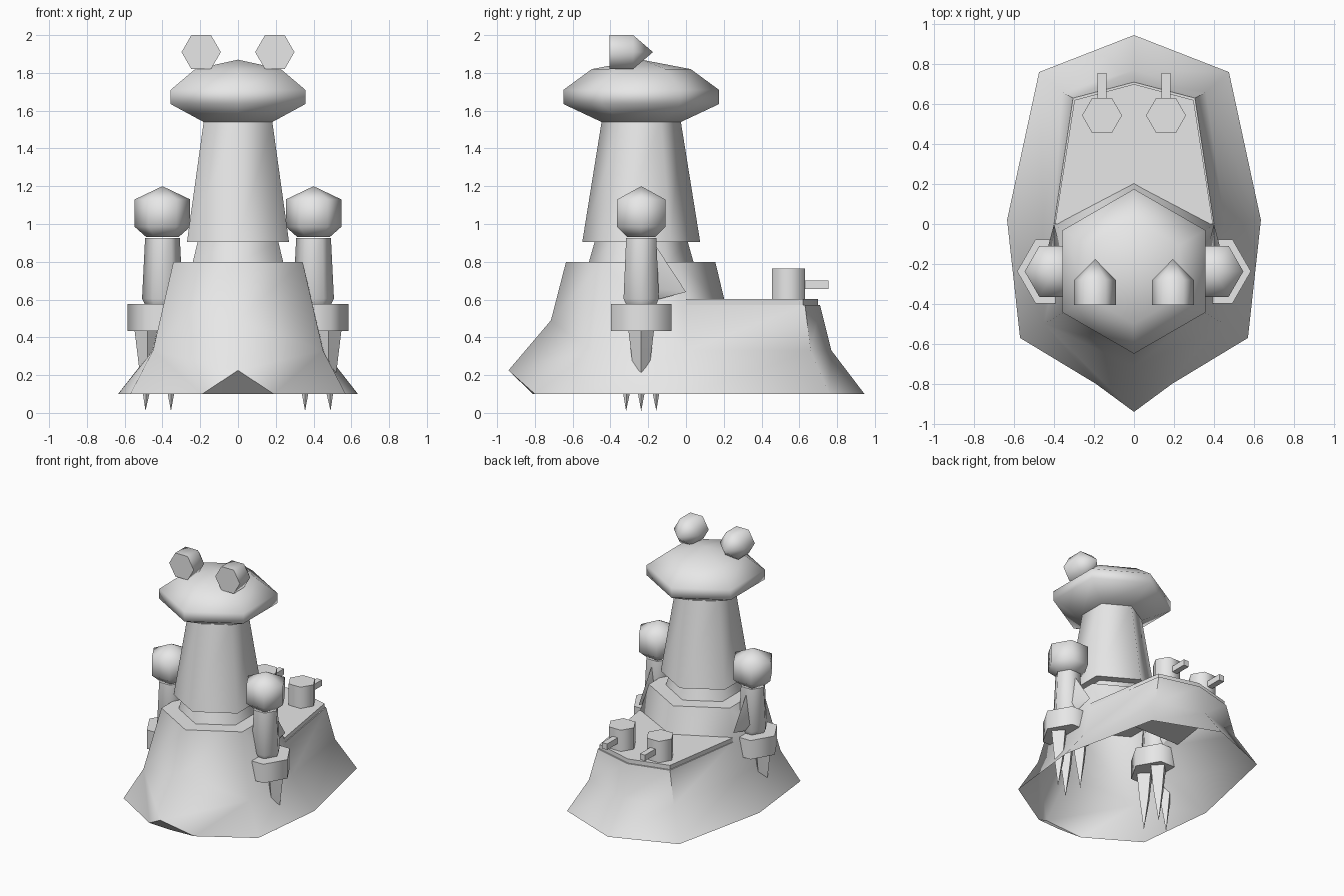
import bpy, bmesh, math
from mathutils import Matrix, Vector

if "Cube" in bpy.data.objects:
    bpy.data.objects.remove(bpy.data.objects["Cube"])

grey = bpy.data.materials.new("stone_grey")
grey.diffuse_color = (0.8, 0.8, 0.8, 1)
grey.use_nodes = True
grey.node_tree.nodes["Principled BSDF"].inputs["Base Color"].default_value = grey.diffuse_color


def finish(name, bm):
    """Weld, orient and shade a part."""
    bmesh.ops.remove_doubles(bm, verts=bm.verts, dist=1e-4)
    bmesh.ops.recalc_face_normals(bm, faces=bm.faces)
    me = bpy.data.meshes.new(name)
    bm.to_mesh(me)
    bm.free()
    me.materials.append(grey)
    ob = bpy.data.objects.new(name, me)
    bpy.context.collection.objects.link(ob)
    bpy.ops.object.select_all(action='DESELECT')
    bpy.context.view_layer.objects.active = ob
    ob.select_set(True)
    bpy.ops.object.shade_smooth_by_angle(angle=math.radians(62))
    return ob


def loft(name, rings, centre=(0, 0, 0), turn=0, sides=6, axis='Z'):
    """Stack polygon rings (height, radius[, dx, dy]); radius 0 is a point."""
    bm = bmesh.new()
    rows = []
    for h, r, *shift in rings:
        dx, dy = shift or (0, 0)
        row = []
        for i in range(sides if r else 1):
            a = math.radians(turn) + math.tau * i / sides
            row.append(bm.verts.new((dx + r * math.cos(a), dy + r * math.sin(a), h)))
        rows.append(row)
    for lo, hi in zip(rows, rows[1:]):
        for i in range(sides):
            j = (i + 1) % sides
            quad = [lo[i % len(lo)], lo[j % len(lo)], hi[j % len(hi)], hi[i % len(hi)]]
            bm.faces.new(list(dict.fromkeys(quad)))
    for row in (rows[0], rows[-1]):
        if len(row) > 1:
            bm.faces.new(row)
    if axis == 'Y':
        bm.transform(Matrix.Rotation(math.radians(-90), 4, 'X'))
    bm.transform(Matrix.Translation(Vector(centre)))
    return finish(name, bm)


def box(name, centre, size):
    bm = bmesh.new()
    bmesh.ops.create_cube(bm, size=1)
    bm.transform(Matrix.Translation(Vector(centre)) @ Matrix.Diagonal((*size, 1)))
    return finish(name, bm)


# Hull: open-bottomed shell, half described and mirrored
P = {
    'tip': (0, -.94, .225), 'chin': (.19, -.8, .1), 'keel': (0, -.81, .1),
    'b0': (.57, -.57, .1), 'c0': (.635, .02, .1), 'd0': (.475, .76, .1), 'e0': (0, .945, .1),
    'a1': (0, -.715, .49), 'b1': (.45, -.5, .33), 'c1': (.455, 0, .33),
    'd1': (.36, .66, .33), 'e1': (0, .77, .33),
    'a2': (0, -.635, .8), 'b2': (.342, -.437, .8), 'c2': (.342, -.04, .8), 't2': (0, .155, .8),
    'c3': (.4, 0, .57), 'd3': (.305, .63, .57), 'e3': (0, .71, .57), 't3': (0, .21, .57),
}
FACES = ["tip chin keel", "tip a1 b1", "tip b1 chin", "chin b1 b0", "b0 b1 c1 c0",
         "c0 c1 d1 d0", "d0 d1 e1 e0", "a1 a2 b2 b1", "b1 b2 c2 c3 c1",
         "c1 c3 d3 d1", "d1 d3 e3 e1", "a2 b2 c2 t2", "c2 c3 t3 t2", "c3 d3 e3 t3"]
bm = bmesh.new()
for s in (1, -1):
    v = {k: bm.verts.new((s * x, y, z)) for k, (x, y, z) in P.items()}
    for f in FACES:
        bm.faces.new([v[k] for k in f.split()][::s])
finish("hull", bm)

# Thin rear deck slab
outline = [(.395, 0), (.298, .62), (0, .7), (-.298, .62), (-.395, 0)]
bm = bmesh.new()
face = bm.faces.new([bm.verts.new((x, y, .565)) for x, y in outline])
top = bmesh.ops.extrude_face_region(bm, geom=[face])
bmesh.ops.translate(bm, vec=(0, 0, .037),
                    verts=[g for g in top['geom'] if isinstance(g, bmesh.types.BMVert)])
finish("rear_deck", bm)

# Central tower and head
MID = (0, -.237, 0)
loft("collar", [(.795, .278), (.91, .245)], MID, 30)
loft("neck", [(.905, .312), (1.54, .21)], MID, 30)
loft("head", [(1.54, .21), (1.635, .412), (1.71, .412), (1.82, .262), (1.87, 0)], MID, 30)

for s, side in ((1, "right"), (-1, "left")):
    # Eye: hexagonal drum with a pointed back
    loft(side + "_eye", [(-.405, .104), (-.28, .104), (-.175, 0)],
         (s * .195, 0, 1.91), axis='Y')

    # Arm: shoulder, forearm, cuff
    arm = (s * .4, -.237, 0)
    loft(side + "_shoulder", [(.93, .085), (.985, .147), (1.13, .147), (1.2, 0)], arm)
    loft(side + "_forearm", [(.57, .09), (.605, .108), (.925, .092)], arm)
    loft(side + "_cuff", [(.433, .185), (.577, .185)], arm)

    # Elbow spike
    bm = bmesh.new()
    base = [bm.verts.new((s * .4 + x, -.17, z))
            for x, z in ((0, .9), (.045, .66), (0, .595), (-.045, .66))]
    spike = bm.verts.new((s * .4, 0, .64))
    bm.faces.new(base)
    for i in range(4):
        bm.faces.new((base[i], base[(i + 1) % 4], spike))
    finish(side + "_elbow_spike", bm)

    # Three claws under the cuff
    for n, (dx, dy, tx, ty) in enumerate(((.08, 0, .09, 0), (-.045, .075, -.045, .08),
                                          (-.045, -.075, -.045, -.08))):
        loft(f"{side}_claw_{n + 1}", [(.01, 0, s * tx, ty), (.25, .045, s * dx, dy),
                                      (.44, .068, s * dx, dy)], arm, sides=4)

    # Deck gun
    loft(side + "_turret", [(.59, .1), (.765, .1)], (s * .16, .543, 0))
    box(side + "_barrel", (s * .16, .68, .678), (.043, .15, .045))
